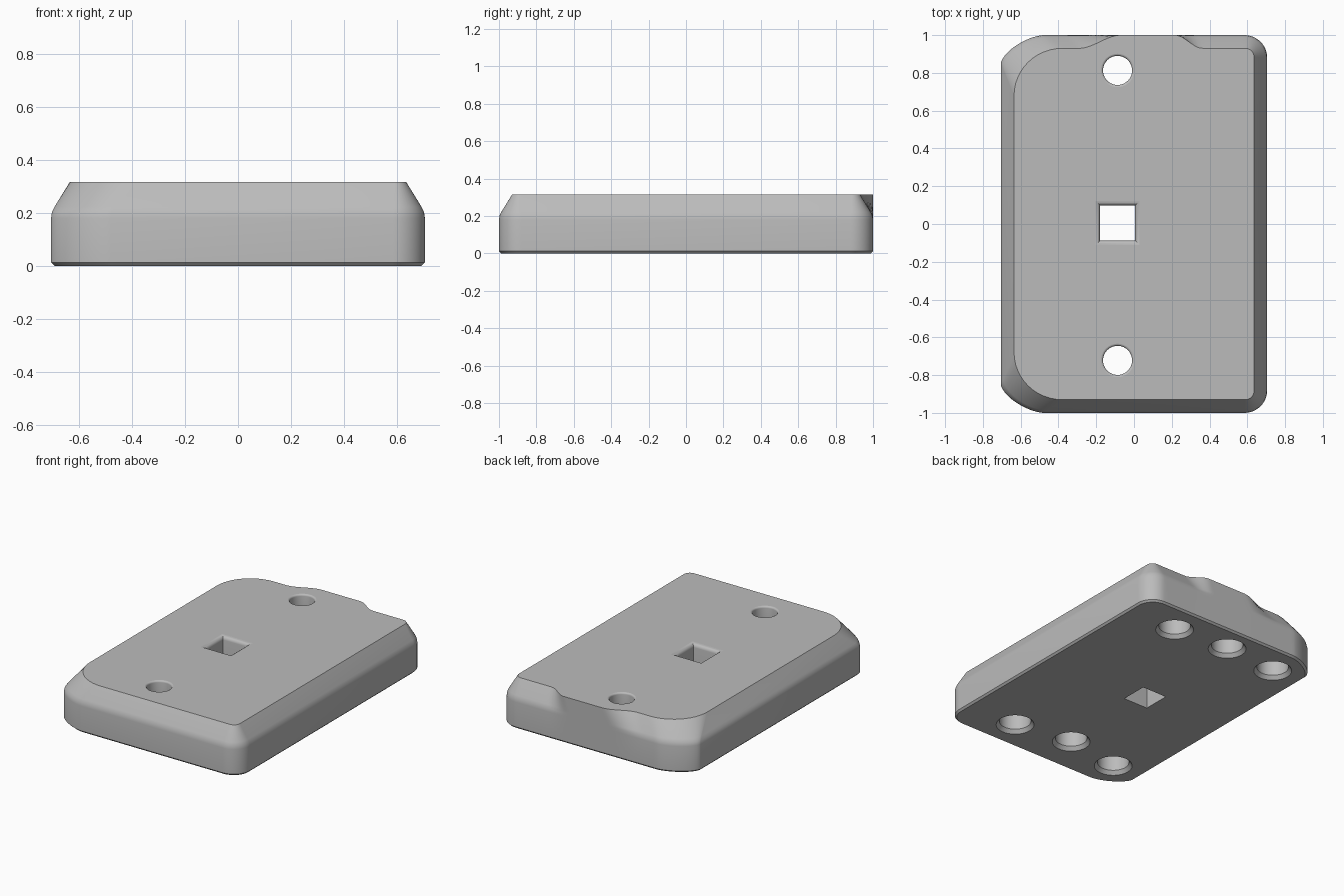
import bpy, bmesh
from math import cos, sin, pi, sqrt, radians
from mathutils import Vector

if "Cube" in bpy.data.objects:
    bpy.data.objects.remove(bpy.data.objects["Cube"])

HEIGHT = 0.315
HOLE_X = -0.087

grey = bpy.data.materials.new("mid grey")
grey.use_nodes = True
grey.diffuse_color = (0.5, 0.5, 0.5, 1)
grey.node_tree.nodes["Principled BSDF"].inputs["Base Color"].default_value = grey.diffuse_color


def smoothstep(a, b, x):
    t = min(max((x - a) / (b - a), 0), 1)
    return t * t * (3 - 2 * t)


def corner(hx, hy, sx, sy, rx, ry, power, steps=12):
    """Rounded corner in quadrant (sx, sy), running counterclockwise."""
    pts = []
    for i in range(steps + 1):
        a = pi / 2 * i / steps
        if sx * sy < 0:
            a = pi / 2 - a
        c, s = max(cos(a), 0) ** power, max(sin(a), 0) ** power
        pts.append(Vector((sx * (hx - rx + rx * c), sy * (hy - ry + ry * s))))
    return pts


def outline(hx, hy, right_r, left_rx, left_ry, power, tab=0):
    """Plan outline; the back edge can bulge out to form the tab."""
    back_right = corner(hx, hy, 1, 1, right_r, right_r, 1)
    back_left = corner(hx, hy, -1, 1, left_rx, left_ry, power)
    x0, x1 = back_right[-1].x, back_left[0].x
    back = []
    for i in range(1, 48):
        x = x0 + (x1 - x0) * i / 48
        bulge = smoothstep(-0.29, -0.07, x) * (1 - smoothstep(0.22, 0.36, x))
        back.append(Vector((x, hy + tab * bulge)))
    return (back_right + back + back_left
            + corner(hx, hy, -1, -1, left_rx, left_ry, power)
            + corner(hx, hy, 1, -1, right_r, right_r, 1))


def new_object(name, bm):
    bmesh.ops.recalc_face_normals(bm, faces=bm.faces)
    mesh = bpy.data.meshes.new(name)
    bm.to_mesh(mesh)
    bm.free()
    mesh.materials.append(grey)
    obj = bpy.data.objects.new(name, mesh)
    bpy.context.collection.objects.link(obj)
    return obj


def loft(name, rings):
    bm = bmesh.new()
    loops = [[bm.verts.new(p) for p in ring] for ring in rings]
    n = len(loops[0])
    for low, high in zip(loops, loops[1:]):
        for i in range(n):
            j = (i + 1) % n
            bm.faces.new((low[i], low[j], high[j], high[i]))
    bm.faces.new(loops[0][::-1])
    bm.faces.new(loops[-1])
    return new_object(name, bm)


# Plate body: upright wall, then a slope up to the smaller top face
foot = outline(0.693, 0.988, 0.11, 0.22, 0.145, 1.3)
wall = outline(0.705, 1.0, 0.12, 0.225, 0.15, 1.3)
top = outline(0.635, 0.93, 0.045, 0.255, 0.25, 1, tab=0.07)


def level(t, z):
    return [a.lerp(b, t).to_3d() + Vector((0, 0, z)) for a, b in zip(wall, top)]


plate = loft("plate", [
    [p.to_3d() for p in foot], level(0, 0.012), level(0, 0.18),
    level(0.05, 0.203), level(0.18, 0.222), level(1, HEIGHT)])


# Holes: turned profiles, with four sides for the square one
def cutter(name, x, y, profile, sides=40):
    k, turn = (sqrt(2), pi / 4) if sides == 4 else (1, 0)
    rings = []
    for r, z in profile:
        rings.append([(x + k * r * cos(2 * pi * i / sides + turn),
                       y + k * r * sin(2 * pi * i / sides + turn), z)
                      for i in range(sides)])
    return loft(name, rings)


def rim(r, size):
    """Rounded flare of a hole at the top face."""
    arc = [(r + size * (1 - cos(a)), HEIGHT - size + size * sin(a))
           for a in (radians(d) for d in (0, 22, 45, 68, 88))]
    return arc + [(r + size, HEIGHT + 0.05)]


pocket = [(0.12, -0.05), (0.12, 0), (0.1, 0.025), (0.1, 0.19)]
cutters = [cutter("square_hole", HOLE_X, 0.005, [(0.093, -0.05)] + rim(0.093, 0.025), 4)]
for y in (0.813, -0.722):
    cutters.append(cutter("screw_hole", HOLE_X, y, pocket + [(0.077, 0.191)] + rim(0.077, 0.012)))
for x in (-0.487, 0.323):
    for y in (-0.785, 0.785):
        cutters.append(cutter("pocket", x, y, pocket))

for c in cutters:
    c.hide_render = True
    mod = plate.modifiers.new(c.name, 'BOOLEAN')
    mod.operation = 'DIFFERENCE'
    mod.solver = 'EXACT'
    mod.object = c

# Bake the cuts and remove the cutters
bpy.context.view_layer.update()
baked = bpy.data.meshes.new_from_object(plate.evaluated_get(bpy.context.evaluated_depsgraph_get()))
plate.modifiers.clear()
plate.data = baked
for c in cutters:
    bpy.data.objects.remove(c)

bpy.ops.object.select_all(action='DESELECT')
plate.select_set(True)
bpy.context.view_layer.objects.active = plate
bpy.ops.object.shade_smooth_by_angle(angle=radians(35))
